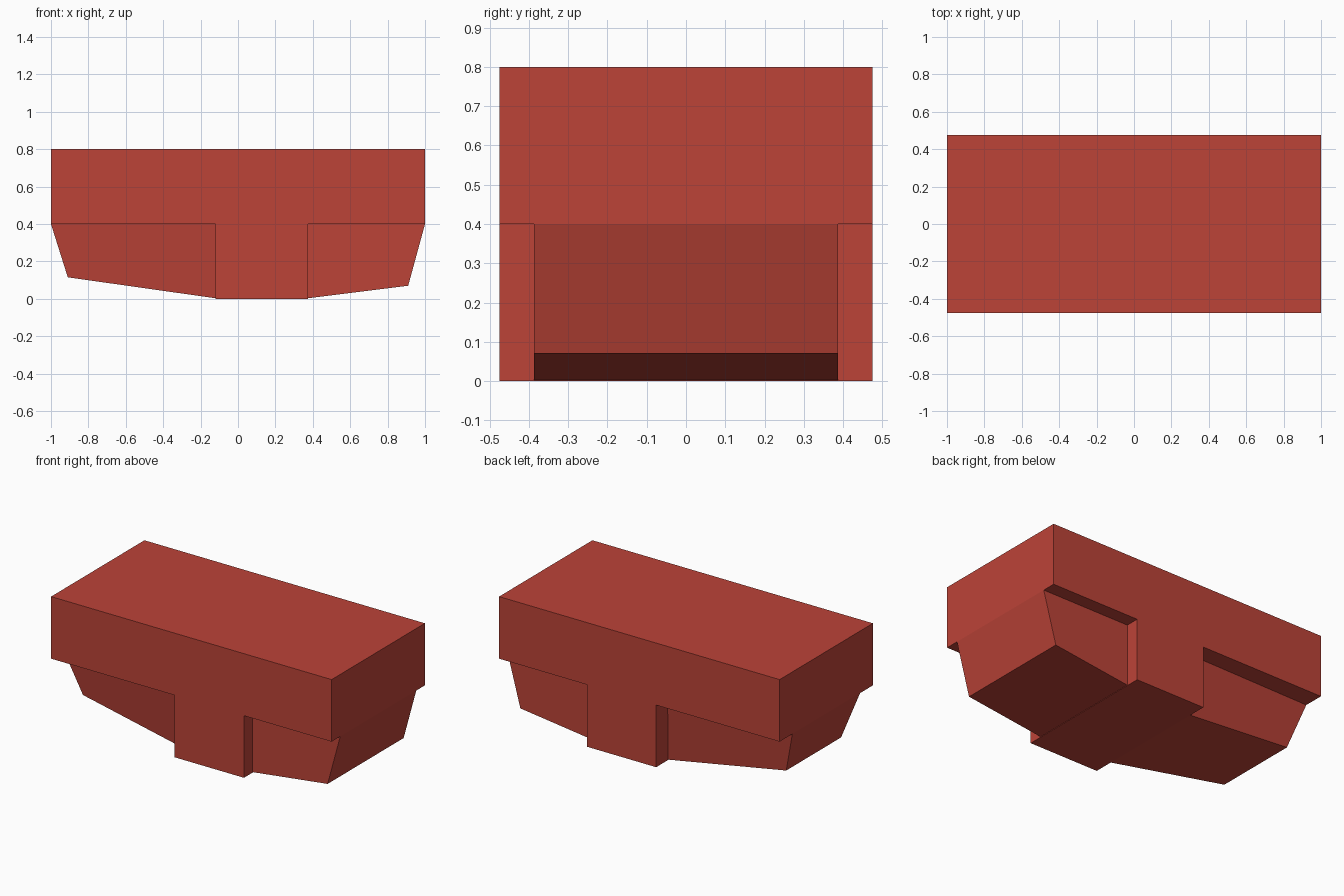
import bpy, bmesh

if "Cube" in bpy.data.objects:
    bpy.data.objects.remove(bpy.data.objects["Cube"])

red = bpy.data.materials.new("brick red")
red.diffuse_color = (0.503, 0.056, 0.039, 1)
red.use_nodes = True
red.node_tree.nodes["Principled BSDF"].inputs["Base Color"].default_value = red.diffuse_color

HALF_Y = 0.475


def make_object(name, bm):
    bmesh.ops.recalc_face_normals(bm, faces=bm.faces[:])
    mesh = bpy.data.meshes.new(name)
    bm.to_mesh(mesh)
    bm.free()
    mesh.materials.append(red)
    obj = bpy.data.objects.new(name, mesh)
    bpy.context.collection.objects.link(obj)
    return obj


def extruded_profile(name, points):
    """Front outline as (x, z, half width), bridged from front to back."""
    bm = bmesh.new()
    front = [bm.verts.new((x, -w, z)) for x, z, w in points]
    back = [bm.verts.new((x, w, z)) for x, z, w in points]
    bm.faces.new(front)
    bm.faces.new(back[::-1])
    n = len(points)
    for i in range(n):
        j = (i + 1) % n
        bm.faces.new((front[j], front[i], back[i], back[j]))
    return make_object(name, bm)


# Upper block and central band, one T-shaped profile
t_outline = [(-1, 0.8), (-1, 0.4), (-0.12, 0.4), (-0.12, 0),
             (0.375, 0), (0.375, 0.4), (1, 0.4), (1, 0.8)]
extruded_profile("main_block", [(x, z, HALF_Y) for x, z in t_outline])

# Right lower body, straight sides
extruded_profile("right_lower_body", [(0.375, 0.4, 0.387), (0.375, 0.003, 0.387),
                                      (0.91, 0.07, 0.387), (1, 0.4, 0.387)])

# Left lower body, narrowing towards its lower outer edge
extruded_profile("left_lower_body", [(-0.12, 0.4, 0.358), (-1, 0.4, 0.345),
                                     (-0.91, 0.115, 0.279), (-0.12, 0.003, 0.355)])
